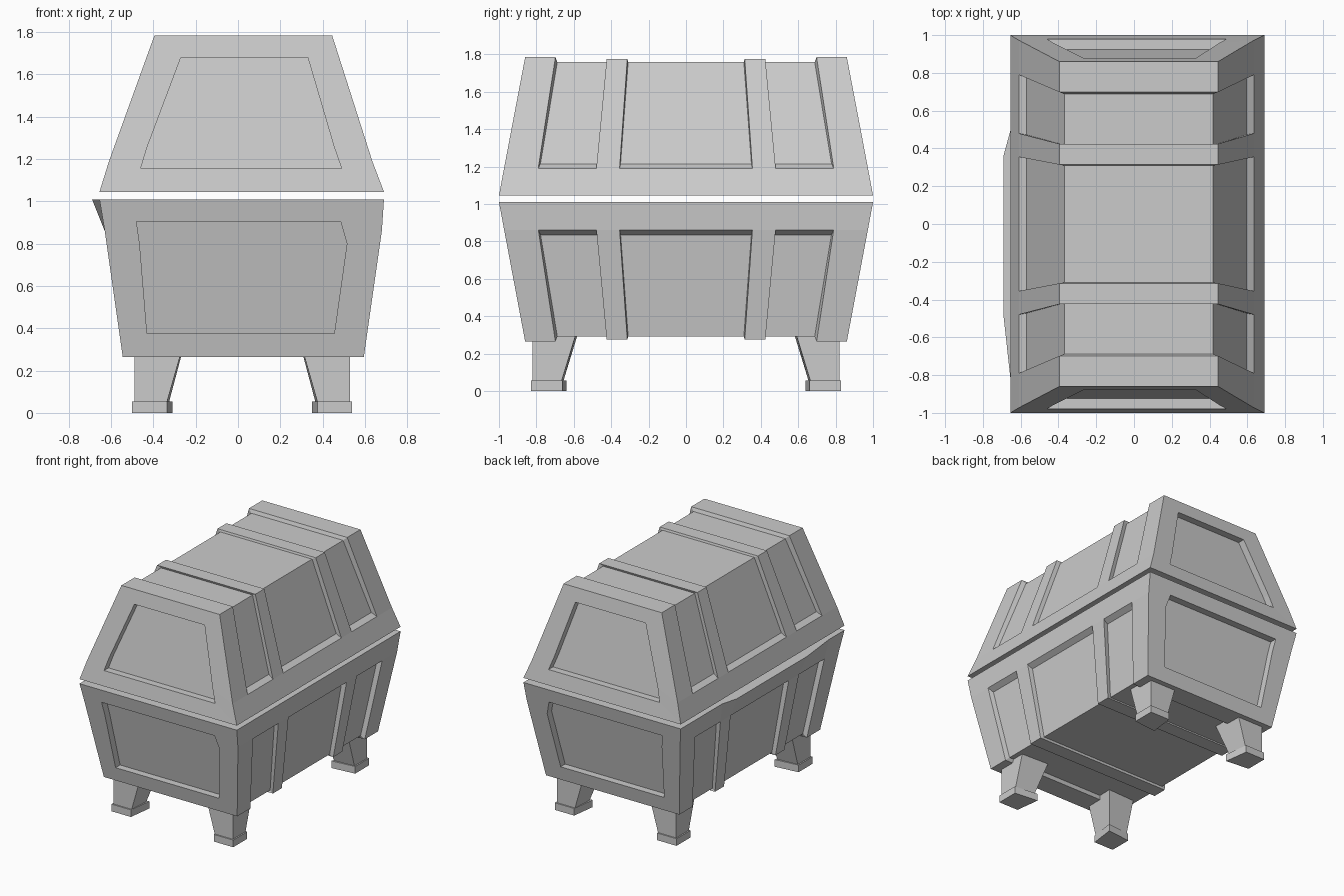
import bpy, bmesh

if "Cube" in bpy.data.objects:
    bpy.data.objects.remove(bpy.data.objects["Cube"])

STATIONS = [-1, -.812, -.493, -.365, .365, .493, .812, 1]   # panel / strap edges along y
PANELS = (1, 3, 5)                                          # spans that are recessed


def finish(bm, name):
    bmesh.ops.recalc_face_normals(bm, faces=bm.faces)
    mesh = bpy.data.meshes.new(name)
    bm.to_mesh(mesh)
    bm.free()
    obj = bpy.data.objects.new(name, mesh)
    bpy.context.collection.objects.link(obj)
    return obj


def shell(name, rings, end_panel, d, lip=None):
    """Tapered chest half. rings: (z, x_left, x_right, y_half) from rim to closed side."""
    bm = bmesh.new()
    prof = [(i, 1) for i in range(3)] + [(i, 2) for i in (2, 1, 0)]
    outer, inner = [], []
    for s, f in enumerate(STATIONS):
        row, sunk = [], []
        for i, side in prof:
            z, x, yh = rings[i][0], rings[i][side], rings[i][3]
            inward = 1 if side == 1 else -1
            zo = z - .01 * d if i == 2 and s in (2, 3, 4, 5) else z
            xo = lip if lip and i == 0 and side == 1 and s in (2, 3, 4) else x
            row.append(bm.verts.new((xo, f * yh, zo)))
            if i:  # recessed floor position
                dx, dz = (.04, .025) if i == 1 else (.028, -.026)
                sunk.append((x + inward * dx, f * yh * .985, z + dz * d))
        outer.append(row)
        inner.append(sunk)

    # side walls and closed face, with recessed panels wrapping around
    for s in range(len(STATIONS) - 1):
        a, b = outer[s], outer[s + 1]
        for k in range(5):
            if s in PANELS and k in (1, 2, 3):
                continue
            bm.faces.new((a[k], a[k + 1], b[k + 1], b[k]))
        if s in PANELS:
            ia = [bm.verts.new(c) for c in inner[s]]
            ib = [bm.verts.new(c) for c in inner[s + 1]]
            for k in range(3):
                bm.faces.new((ia[k], ia[k + 1], ib[k + 1], ib[k]))
                bm.faces.new((a[k + 1], a[k + 2], ia[k + 1], ia[k]))
                bm.faces.new((b[k + 1], b[k + 2], ib[k + 1], ib[k]))
            bm.faces.new((a[1], b[1], ib[0], ia[0]))
            bm.faces.new((a[4], b[4], ib[3], ia[3]))

    # end walls, each with a sunken panel
    z0, z2, y0, y2 = rings[0][0], rings[2][0], rings[0][3], rings[2][3]
    for row, sgn in ((outer[0], -1), (outer[-1], 1)):
        edge, floor = [], []
        for x, z in end_panel:
            y = y0 + (y2 - y0) * (z - z0) / (z2 - z0)
            edge.append(bm.verts.new((x, sgn * y, z)))
            floor.append(bm.verts.new((x, sgn * (y - .055), z)))
        for k in range(6):
            n = (k + 1) % 6
            bm.faces.new((row[k], row[n], edge[n], edge[k]))
            bm.faces.new((edge[k], edge[n], floor[n], floor[k]))
        bm.faces.new(floor)

    # flat face at the rim
    bm.faces.new([r[0] for r in outer] + [r[5] for r in reversed(outer)])
    return finish(bm, name)


# lid
shell("lid",
      [(1.045, -.655, .69, 1), (1.19, -.61, .635, .973), (1.785, -.395, .445, .86)],
      [(-.46, 1.155), (-.43, 1.255), (-.27, 1.68), (.33, 1.68), (.455, 1.255), (.49, 1.155)], 1)

# base box, with a slight lip on the left rim
shell("base_box",
      [(1.01, -.655, .69, 1), (.86, -.63, .68, .972), (.265, -.545, .595, .86)],
      [(-.48, .905), (-.465, .8), (-.43, .375), (.455, .375), (.515, .8), (.485, .905)], -1, lip=-.69)


def prism(bm, low, high, z0, z1):
    a = [bm.verts.new((x, y, z0)) for x, y in low]
    b = [bm.verts.new((x, y, z1)) for x, y in high]
    for k in range(4):
        n = (k + 1) % 4
        bm.faces.new((a[k], a[n], b[n], b[k]))
    bm.faces.new(a)
    bm.faces.new(b)


# legs: tapered post on a small foot, mirrored to four corners about x = 0.02
foot = [(.52, .83), (.355, .83), (.33, .64), (.52, .66)]
post_low = [(.51, .82), (.355, .82), (.345, .655), (.51, .665)]
post_high = [(.51, .82), (.285, .82), (.28, .58), (.51, .59)]
for ypos, sy in (("front", -1), ("back", 1)):
    for xpos, sx in (("left", -1), ("right", 1)):
        place = lambda pts: [(.02 + sx * x, sy * y) for x, y in pts]
        bm = bmesh.new()
        prism(bm, place(foot), place(foot), 0, .055)
        prism(bm, place(post_low), place(post_high), .055, .3)
        finish(bm, f"{ypos}_{xpos}_leg")
